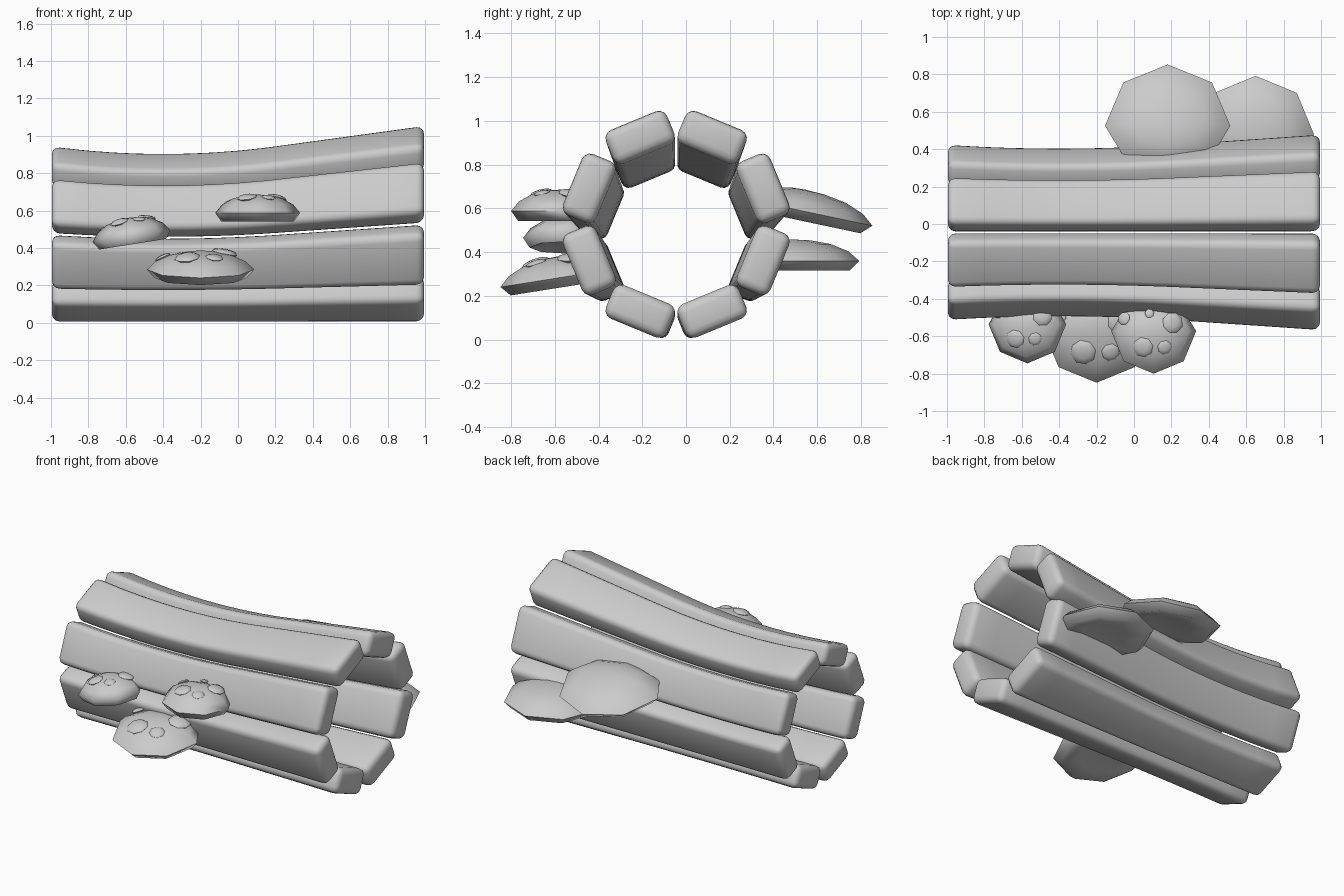
import bpy, bmesh, math
from mathutils import Matrix, Vector

if "Cube" in bpy.data.objects:
    bpy.data.objects.remove(bpy.data.objects["Cube"])

grey = bpy.data.materials.new("plain_grey")
grey.use_nodes = True
grey.diffuse_color = (0.6, 0.6, 0.6, 1)
grey.node_tree.nodes["Principled BSDF"].inputs["Base Color"].default_value = grey.diffuse_color

AXIS_Y, AXIS_Z, RING = -0.045, 0.53, 0.433


def finish(bm, name, angle):
    bmesh.ops.recalc_face_normals(bm, faces=bm.faces)
    mesh = bpy.data.meshes.new(name)
    bm.to_mesh(mesh)
    bm.free()
    mesh.materials.append(grey)
    obj = bpy.data.objects.new(name, mesh)
    bpy.context.collection.objects.link(obj)
    bpy.ops.object.select_all(action='DESELECT')
    obj.select_set(True)
    bpy.context.view_layer.objects.active = obj
    bpy.ops.object.shade_smooth_by_angle(angle=math.radians(angle))
    return obj


# Hollow log: eight rounded planks in a ring that flares towards the ends
def flare(x):
    if x > 0.25:
        return 0.903 + 0.13 * (x - 0.25)
    return 0.858 + 0.106 * (x + 0.4) ** 2


def plank(index):
    bm = bmesh.new()
    bmesh.ops.create_cube(bm, size=1)
    bmesh.ops.scale(bm, vec=(1.99, 0.166, 0.305), verts=bm.verts)
    bmesh.ops.bevel(bm, geom=bm.edges[:], offset=0.042, segments=3,
                    profile=0.5, affect='EDGES')
    for i in range(1, 14):
        bmesh.ops.bisect_plane(bm, geom=bm.verts[:] + bm.edges[:] + bm.faces[:],
                               plane_co=(-0.94 + 1.88 * i / 14, 0, 0), plane_no=(1, 0, 0))
    turn = Matrix.Rotation(math.radians(22.5 + 45 * index), 4, 'X')
    bmesh.ops.transform(bm, matrix=turn @ Matrix.Translation((0, RING, 0)), verts=bm.verts)
    for v in bm.verts:
        s = flare(v.co.x)
        v.co.y = AXIS_Y + v.co.y * s
        v.co.z = (AXIS_Z + v.co.z) * s
    finish(bm, f"log_plank_{index + 1}", 60)


for k in range(8):
    plank(k)

# Shelf fungus profile: radius share and height, from the dome to the underside
DOME = [(0.28, 0.094), (0.58, 0.077), (0.84, 0.044), (1.0, 0.0)]
UNDER = [(0.86, -0.045), (0.5, -0.03)]
SPOTS = [(-0.25, -0.38, 0.24), (0.26, -0.38, 0.17), (0.45, 0.2, 0.25),
         (-0.7, 0.3, 0.16), (-0.1, 0.42, 0.11)]


def dome_height(share):
    points = [(0, 0.098)] + DOME
    for (r0, z0), (r1, z1) in zip(points, points[1:]):
        if share <= r1:
            return z0 + (z1 - z0) * (share - r0) / (r1 - r0)
    return 0


def fungus(name, place, radius, tilt_x=0, tilt_y=0, spotted=True):
    front = -1 if place[1] < 0 else 1
    pose = (Matrix.Translation(place) @ Matrix.Rotation(math.radians(tilt_x), 4, 'X')
            @ Matrix.Rotation(math.radians(tilt_y), 4, 'Y'))
    bm = bmesh.new()
    rings = []
    for share, z in DOME + UNDER:
        ring = []
        for i in range(8):
            a = math.tau * i / 8
            y = math.sin(a) * radius * share
            if y * front < 0:          # shallower where it sits in the log
                y *= 0.7
            ring.append(bm.verts.new((math.cos(a) * radius * share, y, z)))
        rings.append(ring)
    for low, high in zip(rings, rings[1:]):
        for i in range(8):
            j = (i + 1) % 8
            bm.faces.new((low[i], low[j], high[j], high[i]))
    for ring, z in ((rings[0], 0.098), (rings[-1], -0.026)):
        tip = bm.verts.new((0, 0, z))
        for i in range(8):
            bm.faces.new((ring[i], ring[(i + 1) % 8], tip))
    bmesh.ops.transform(bm, matrix=pose, verts=bm.verts)
    finish(bm, name + "_cap", 70)
    if not spotted:
        return
    # Low raised spots that follow the dome
    bm = bmesh.new()
    for sx, sy, size in SPOTS:
        share = math.hypot(sx, sy)
        slope = (dome_height(share - 0.1) - dome_height(share + 0.1)) / (0.2 * radius)
        normal = Vector((sx / share * slope, sy / share * slope, 1))
        spot = (Matrix.Translation((sx * radius, sy * radius, dome_height(share) - 0.002))
                @ normal.to_track_quat('Z', 'Y').to_matrix().to_4x4()
                @ Matrix.Diagonal((1, 1, 0.3, 1)))
        bmesh.ops.create_uvsphere(bm, u_segments=8, v_segments=6,
                                  radius=size * radius, matrix=pose @ spot)
    finish(bm, name + "_spots", 70)


fungus("front_right_fungus", (-0.57, -0.535, 0.465), 0.21, tilt_y=-9)
fungus("front_lower_fungus", (-0.2, -0.565, 0.285), 0.287, tilt_x=9)
fungus("front_upper_fungus", (0.105, -0.573, 0.588), 0.227)
fungus("back_upper_fungus", (0.18, 0.525, 0.59), 0.335, tilt_x=-12, spotted=False)
fungus("back_lower_fungus", (0.65, 0.48, 0.36), 0.312, spotted=False)
